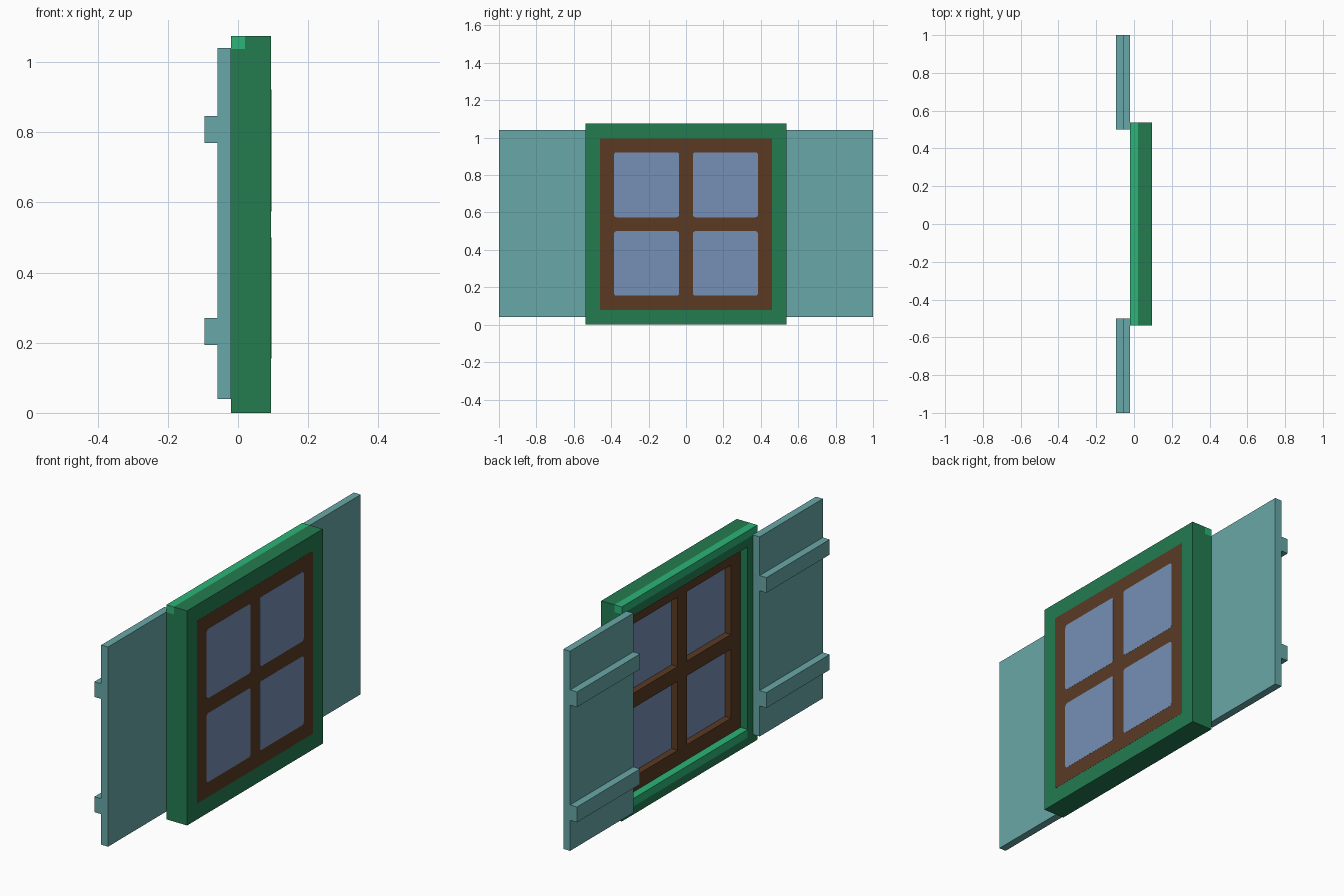
import bpy, bmesh
from mathutils import Matrix

cube = bpy.data.objects.get("Cube")
if cube:
    bpy.data.objects.remove(cube, do_unlink=True)


def material(name, rgb):
    lin = [((c / 255 + 0.055) / 1.055) ** 2.4 for c in rgb] + [1.0]
    m = bpy.data.materials.new(name)
    m.use_nodes = True
    m.diffuse_color = lin
    m.node_tree.nodes["Principled BSDF"].inputs["Base Color"].default_value = lin
    return m


TEAL = material("teal_paint", (105, 167, 167))
GREEN = material("dark_green", (35, 124, 80))
EMERALD = material("bright_green", (44, 180, 120))
BROWN = material("brown_wood", (91, 58, 36))
GLASS = material("blue_glass", (118, 144, 182))


def box(name, x, y, z, mat, round_corners=0.0):
    """Box from (min, max) ranges; optionally rounds the edges running along x."""
    bm = bmesh.new()
    bmesh.ops.create_cube(bm, size=1)
    for v in bm.verts:
        v.co = [r[0] if c < 0 else r[1] for c, r in zip(v.co, (x, y, z))]
    if round_corners:
        edges = [e for e in bm.edges if abs(e.verts[0].co.x - e.verts[1].co.x) > 1e-5]
        bmesh.ops.bevel(bm, geom=edges, offset=round_corners, segments=3,
                        affect='EDGES', profile=0.5)
    me = bpy.data.meshes.new(name)
    bm.to_mesh(me)
    bm.free()
    me.materials.append(mat)
    ob = bpy.data.objects.new(name, me)
    bpy.context.collection.objects.link(ob)
    return ob


FACE, STEP, PANE, BACK = -0.02, 0.02, 0.058, 0.094   # depths along x
W, H = 0.537, 1.075                                  # frame half width, height
IN_Y, IN_Z = 0.46, (0.08, 0.995)                     # frame opening

# Solid back of the window and its casing
box("frame_back", (PANE, BACK), (-W, W), (0, H), GREEN)
for side, s in (("left", 1), ("right", -1)):
    y = sorted((s * IN_Y, s * W))
    box("frame_post_" + side, (FACE, PANE), y, (0, 1.038), GREEN)
box("frame_sill", (FACE, PANE), (-IN_Y, IN_Y), (0, 0.04), GREEN)
box("frame_sill_rear", (STEP, PANE), (-IN_Y, IN_Y), (0.04, IN_Z[0]), GREEN)
box("sill_ledge", (FACE, STEP), (-IN_Y, IN_Y), (0.04, IN_Z[0]), EMERALD)
box("frame_lintel", (FACE, PANE), (-IN_Y, IN_Y), (IN_Z[1], 1.038), GREEN)
box("frame_cap_rear", (STEP, PANE), (-W, W), (1.038, H), GREEN)
box("frame_cap_trim", (FACE, STEP), (-W, W), (1.038, H), EMERALD)

# Recessed wooden sash with a cross of glazing bars
mid = sum(IN_Z) / 2
sash_x = (STEP, PANE)
for side, s in (("left", 1), ("right", -1)):
    box("sash_stile_" + side, sash_x, sorted((s * 0.385, s * IN_Y)), IN_Z, BROWN)
box("sash_rail_bottom", sash_x, (-0.385, 0.385), (IN_Z[0], 0.155), BROWN)
box("sash_rail_top", sash_x, (-0.385, 0.385), (0.922, IN_Z[1]), BROWN)
box("glazing_bar_upright", sash_x, (-0.037, 0.037), (0.155, 0.922), BROWN)
for side, s in (("left", 1), ("right", -1)):
    box("glazing_bar_" + side, sash_x, sorted((s * 0.037, s * 0.385)),
        (mid - 0.037, mid + 0.037), BROWN)

# Painted sash and panes on the flat rear, glass in the recesses
box("rear_sash_panel", (BACK - 0.002, BACK + 0.0006), (-IN_Y, IN_Y), IN_Z, BROWN)
for side, s in (("left", 1), ("right", -1)):
    for level, z in (("lower", (0.155, mid - 0.037)), ("upper", (mid + 0.037, 0.922))):
        y = sorted((s * 0.037, s * 0.385))
        box(f"glass_{level}_{side}", (PANE - 0.004, PANE), y, z, GLASS)
        box(f"rear_pane_{level}_{side}", (BACK - 0.002, BACK + 0.0012), y, z, GLASS, 0.014)

# Open shutters with two battens each
for side, s in (("left", 1), ("right", -1)):
    y = sorted((s * 0.5, s * 1.0))
    box("shutter_" + side, (-0.058, FACE), y, (0.04, 1.04), TEAL)
    for level, z in (("lower", (0.193, 0.27)), ("upper", (0.77, 0.846))):
        box(f"shutter_batten_{level}_{side}", (-0.096, -0.058), y, z, TEAL)
